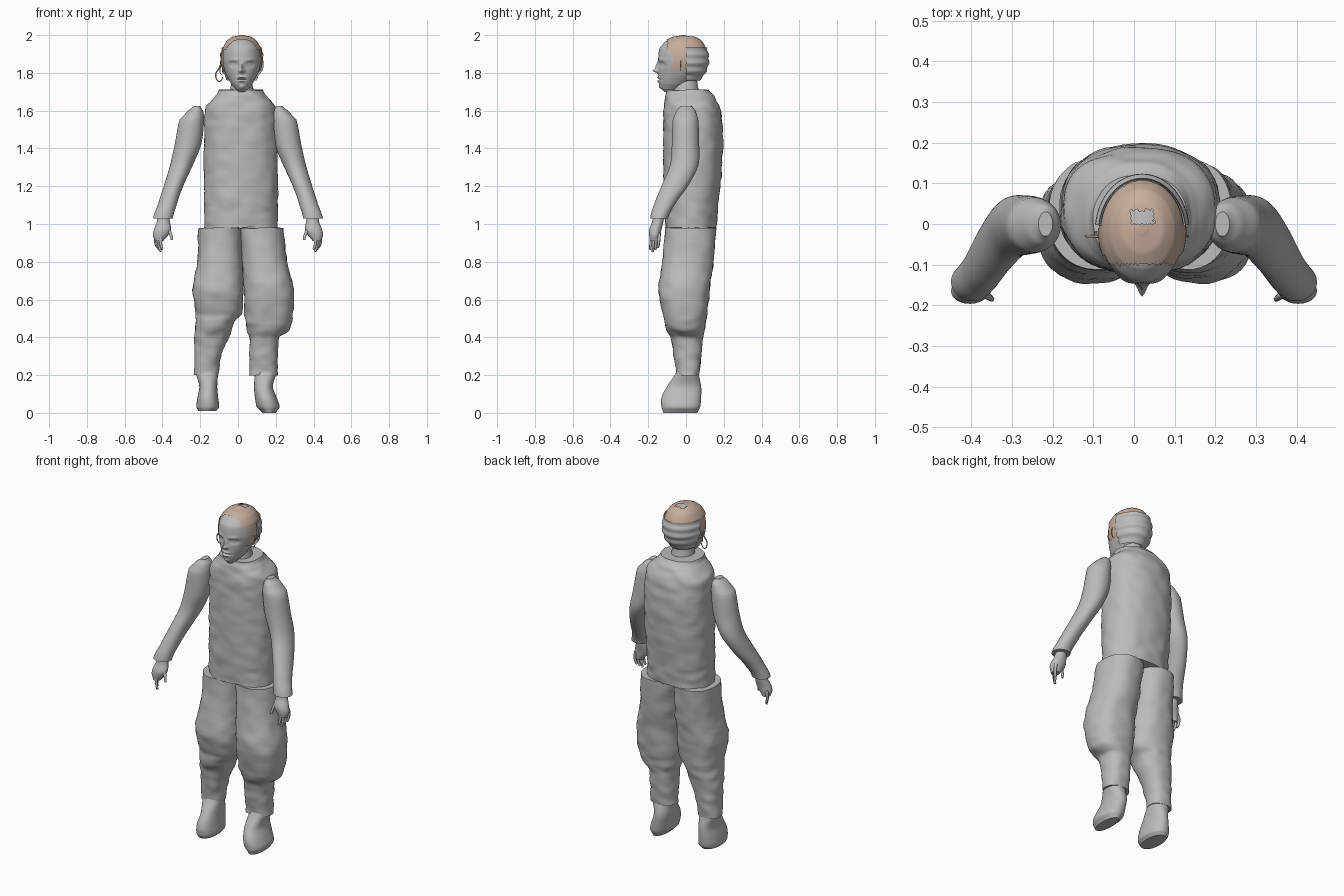
import bpy
import bmesh
import math
from mathutils import Vector, noise

old_cube = bpy.data.objects.get("Cube")
if old_cube:
    bpy.data.objects.remove(old_cube, do_unlink=True)


def make_material(name, colour):
    material = bpy.data.materials.new(name)
    material.use_nodes = True
    material.diffuse_color = (*colour, 1)
    shader = material.node_tree.nodes["Principled BSDF"]
    shader.inputs["Base Color"].default_value = (*colour, 1)
    return material


grey = make_material("plain grey", (0.5, 0.5, 0.5))
brown = make_material("hair brown", (0.57, 0.42, 0.33))


def smooth_ring(rings, position):
    """Catmull-Rom blend of neighbouring rings."""
    last = len(rings) - 1
    i = min(int(position), last - 1)
    t = position - i
    a, b, c, d = (rings[max(0, min(last, i + k))] for k in (-1, 0, 1, 2))
    blended = [0.5 * (2 * q + (r - p) * t + (2 * p - 5 * q + 4 * r - s) * t * t
                      + (3 * q - p - 3 * r + s) * t ** 3)
               for p, q, r, s in zip(a, b, c, d)]
    blended[0] = b[0] + (c[0] - b[0]) * t
    return blended


def loft(rings, sides=40, steps=5, power=2.0, side=1):
    """Rings are (z, x min, x max, y min, y max), from top to bottom."""
    bm = bmesh.new()
    loops = []
    for k in range((len(rings) - 1) * steps + 1):
        z, left, right, front, back = smooth_ring(rings, k / steps)
        loop = []
        for j in range(sides):
            angle = math.tau * j / sides
            u, v = (math.copysign(abs(w) ** (2 / power), w)
                    for w in (math.cos(angle), math.sin(angle)))
            x = (left + right + (right - left) * u) / 2
            y = (front + back + (back - front) * v) / 2
            loop.append(bm.verts.new((side * x, y, z)))
        loops.append(loop)
    for upper, lower in zip(loops, loops[1:]):
        for j in range(sides):
            n = (j + 1) % sides
            bm.faces.new((upper[j], upper[n], lower[n], lower[j]))
    bm.faces.new(loops[0])
    bm.faces.new(loops[-1])
    bmesh.ops.recalc_face_normals(bm, faces=bm.faces)
    bm.normal_update()
    return bm


def finish(bm, name, material, wrinkle=0.0):
    if wrinkle:
        for v in bm.verts:
            v.co += v.normal * wrinkle * noise.noise(Vector((14, 14, 24)) * v.co)
    mesh = bpy.data.meshes.new(name)
    bm.to_mesh(mesh)
    bm.free()
    mesh.materials.append(material)
    obj = bpy.data.objects.new(name, mesh)
    bpy.context.collection.objects.link(obj)
    bpy.ops.object.select_all(action="DESELECT")
    obj.select_set(True)
    bpy.context.view_layer.objects.active = obj
    bpy.ops.object.shade_smooth_by_angle(angle=math.radians(50))
    return obj


def tube(name, points, radius, material, tip=0.6):
    curve = bpy.data.curves.new(name, "CURVE")
    curve.dimensions = "3D"
    curve.bevel_depth = radius
    curve.bevel_resolution = 2
    curve.use_fill_caps = True
    spline = curve.splines.new("NURBS")
    spline.points.add(len(points) - 1)
    spline.use_endpoint_u = True
    spline.order_u = 3
    for i, (point, co) in enumerate(zip(spline.points, points)):
        point.co = (*co, 1)
        point.radius = 1 + (tip - 1) * i / (len(points) - 1)
    curve.materials.append(material)
    obj = bpy.data.objects.new(name, curve)
    bpy.context.collection.objects.link(obj)


# Torso with sloping shoulders and a flat collar
torso = [(1.71, -.1, .13, -.1, .12), (1.68, -.12, .15, -.11, .15),
         (1.62, -.17, .2, -.12, .18), (1.5, -.18, .21, -.12, .195),
         (1.3, -.18, .21, -.12, .19), (1.1, -.18, .21, -.115, .17),
         (.98, -.18, .21, -.11, .16)]
finish(loft(torso, 64, 8, 2.3), "torso", grey, 0.007)

# Baggy trouser legs, each with its own fall
left_leg = [(.98, .01, .24, -.11, .16), (.8, .02, .26, -.125, .145),
            (.65, .03, .295, -.145, .125), (.5, .035, .29, -.12, .11),
            (.44, .045, .27, -.105, .1), (.4, .06, .22, -.08, .09),
            (.3, .06, .21, -.065, .08), (.2, .06, .21, -.05, .07)]
right_leg = [(.98, -.21, .02, -.11, .16), (.8, -.215, .025, -.125, .145),
             (.65, -.24, .03, -.145, .125), (.53, -.225, .02, -.12, .11),
             (.48, -.225, -.02, -.11, .105), (.4, -.23, -.05, -.08, .09),
             (.3, -.23, -.09, -.065, .08), (.2, -.235, -.1, -.05, .07)]
finish(loft(left_leg, 48, 6, 2.3), "left_trouser_leg", grey, 0.007)
finish(loft(right_leg, 48, 6, 2.3), "right_trouser_leg", grey, 0.007)

# Soft shoes
left_shoe = [(.22, .09, .205, -.05, .065), (.14, .085, .185, -.1, .08),
             (.08, .09, .205, -.13, .08), (.03, .1, .22, -.13, .075),
             (0, .13, .2, -.12, .06)]
right_shoe = [(.22, -.225, -.105, -.05, .065), (.14, -.205, -.11, -.1, .08),
              (.08, -.215, -.105, -.13, .08), (.03, -.22, -.1, -.13, .075),
              (.01, -.21, -.115, -.12, .06)]
finish(loft(left_shoe, power=2.2), "left_shoe", grey)
finish(loft(right_shoe, power=2.2), "right_shoe", grey)

# Arms, hands and fingers on both sides
arm = [(1.625, .2, .235, -.03, .03), (1.6, .185, .265, -.05, .05),
       (1.55, .18, .31, -.07, .065), (1.42, .195, .335, -.075, .07),
       (1.31, .24, .36, -.085, .065), (1.2, .29, .393, -.13, .01),
       (1.1, .325, .425, -.17, -.06), (1.03, .345, .45, -.19, -.095)]
hand = [(1.05, .365, .425, -.175, -.115), (1.01, .36, .43, -.18, -.12),
        (.97, .355, .445, -.195, -.13), (.94, .37, .45, -.195, -.135),
        (.91, .395, .44, -.19, -.14)]
for side, label in ((1, "left"), (-1, "right")):
    finish(loft(arm, side=side), label + "_arm", grey)
    finish(loft(hand, sides=24, side=side), label + "_hand", grey)
    for i in range(4):
        y = -.185 + .014 * i
        x = side * (.405 + .009 * i)
        drop = .012 * abs(i - 1)
        tube(f"{label}_finger_{i}", [(x, y, .95), (x + side * .012, y, .9),
             (x - side * .005, y - .005, .853 + drop)], .01, grey)
    tube(label + "_thumb", [(side * .38, -.165, .99), (side * .353, -.18, .95),
         (side * .35, -.185, .915)], .011, grey)

# Head with a shaped face
head_rings = [(1.994, .01, .03, -.02, 0), (1.985, -.03, .07, -.07, .05),
              (1.965, -.055, .095, -.11, .08), (1.93, -.075, .115, -.14, .1),
              (1.87, -.083, .123, -.147, .11), (1.82, -.075, .115, -.145, .1),
              (1.78, -.058, .098, -.145, .075), (1.74, -.035, .075, -.142, .02),
              (1.715, -.015, .055, -.13, -.03), (1.7, .0, .04, -.115, -.06)]
# Bumps: x, z, width, height, depth (positive goes inward)
features = [(-.025, 1.845, .02, .013, .014), (.065, 1.845, .02, .013, .014),
            (-.025, 1.845, .01, .006, -.009), (.065, 1.845, .01, .006, -.009),
            (-.025, 1.868, .024, .007, -.007), (.065, 1.868, .024, .007, -.007),
            (.02, 1.83, .009, .022, -.017), (.02, 1.81, .014, .009, -.026),
            (.02, 1.775, .021, .005, -.009), (.02, 1.755, .02, .006, -.009),
            (.02, 1.765, .024, .003, .009), (.02, 1.725, .02, .011, -.007)]


def head_mesh():
    return loft(head_rings, 96, 8)


head = head_mesh()
for v in head.verts:
    if v.co.y < -.06:
        x, z = v.co.x, v.co.z
        v.co.y += sum(depth * math.exp(-((x - fx) / wide) ** 2 - ((z - fz) / tall) ** 2)
                      for fx, fz, wide, tall, depth in features)
finish(head, "head", grey)
neck = [(1.8, -.03, .07, -.06, .06), (1.75, -.035, .075, -.065, .06),
        (1.69, -.045, .085, -.07, .07)]
finish(loft(neck), "neck", grey)


def head_shell(name, material, keep, grow):
    bm = head_mesh()
    for v in bm.verts:
        v.co += v.normal * grow(v.co)
    lost = [f for f in bm.faces if not keep(f.calc_center_median())]
    bmesh.ops.delete(bm, geom=lost, context="FACES")
    finish(bm, name, material)


# Brown cap of hair with a ragged edge, side locks and a thin crown
def is_hair(c):
    ragged = .006 * noise.noise(Vector((c.x, c.y, 0)) * 130)
    crown = abs(c.x - .02) < .028 + ragged and 0 < c.y < .035 + ragged
    cap = c.z > 1.925 + ragged and c.y > -.1 + ragged
    lock = -.075 < c.y + ragged < -.005 and c.z > 1.81 + ragged
    return (cap or lock) and not crown


head_shell("hair_cap", brown, is_hair, lambda c: .006)

# Rippled covering on the back of the head
head_shell("back_of_head", grey, lambda c: c.y > 0 and 1.76 < c.z < 1.93,
           lambda c: .012 + .003 * math.sin(c.z * 150))

# Loose curls beside the face
tube("right_curl", [(-.085, -.03, 1.86), (-.1, -.03, 1.82), (-.12, -.03, 1.8),
     (-.115, -.03, 1.76), (-.09, -.03, 1.75), (-.08, -.03, 1.78)], .004, brown)
tube("right_small_curl", [(-.09, -.02, 1.84), (-.105, -.02, 1.8),
     (-.085, -.02, 1.79)], .003, brown)
tube("left_curl", [(.125, -.03, 1.87), (.142, -.03, 1.84), (.125, -.03, 1.81)],
     .003, brown)
